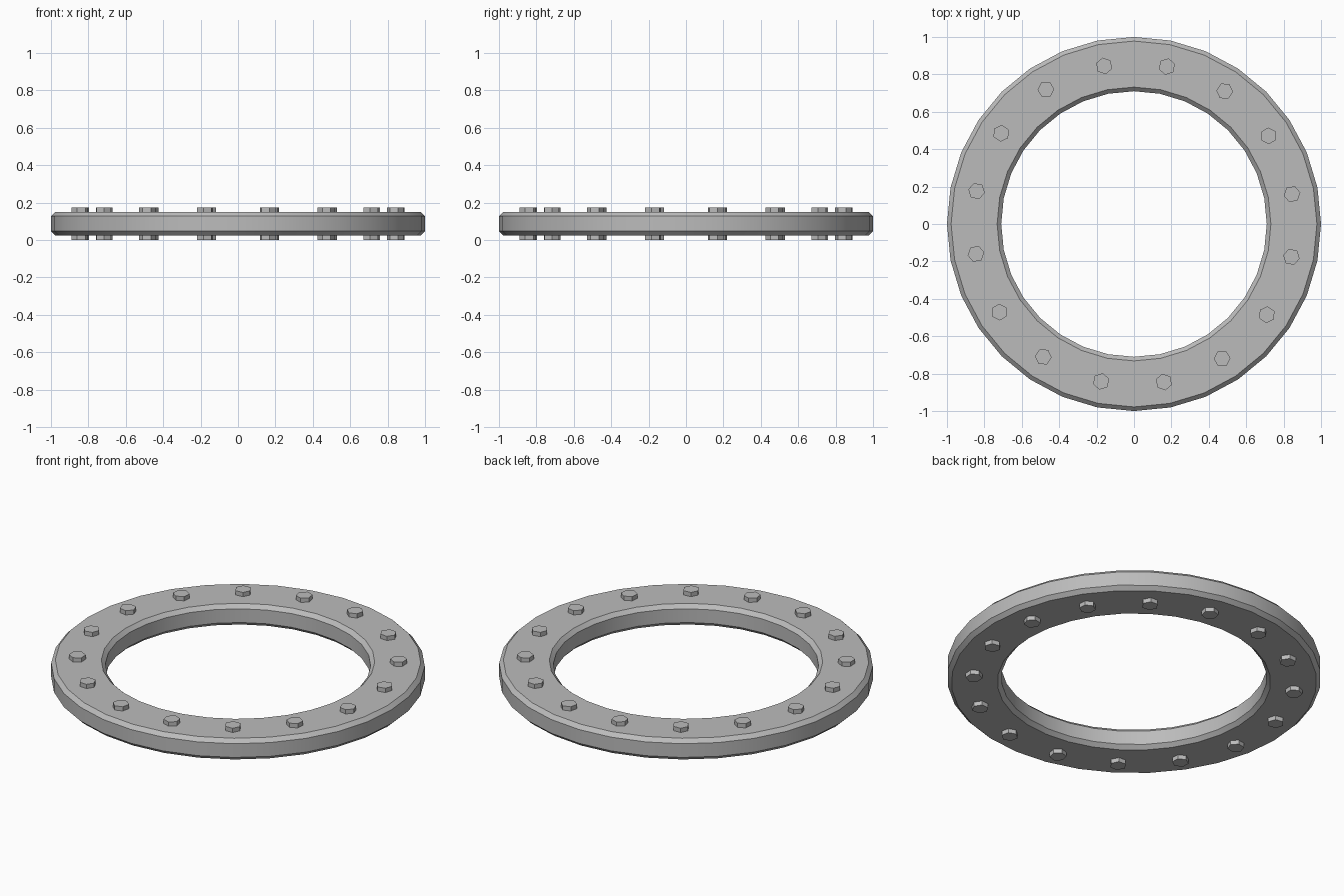
import bpy
import bmesh
from math import cos, sin, pi, radians

SEGMENTS = 32
BOLTS = 16
HEIGHT = 0.175
OUTER, INNER = 1.0, 0.71
RING_LOW, RING_HIGH = 0.025, 0.15
CHAMFER = 0.022
BOLT_CIRCLE, BOLT_RADIUS = 0.86, 0.045
BOLT_START = radians(10.7)

cube = bpy.data.objects.get("Cube")
if cube:
    bpy.data.objects.remove(cube, do_unlink=True)

# Single grey metal
metal = bpy.data.materials.new("grey metal")
metal.use_nodes = True
grey = (0.5, 0.5, 0.5, 1)
metal.diffuse_color = grey
metal.node_tree.nodes["Principled BSDF"].inputs["Base Color"].default_value = grey


def add_object(name, bm):
    bmesh.ops.recalc_face_normals(bm, faces=bm.faces)
    mesh = bpy.data.meshes.new(name)
    bm.to_mesh(mesh)
    bm.free()
    mesh.materials.append(metal)
    obj = bpy.data.objects.new(name, mesh)
    bpy.context.collection.objects.link(obj)
    return obj


# Flange ring: chamfered rectangle swept around the z axis
c = CHAMFER
profile = [
    (INNER + c, RING_LOW), (OUTER - c, RING_LOW),
    (OUTER, RING_LOW + c), (OUTER, RING_HIGH - c),
    (OUTER - c, RING_HIGH), (INNER + c, RING_HIGH),
    (INNER, RING_HIGH - c), (INNER, RING_LOW + c),
]
bm = bmesh.new()
loops = []
for i in range(SEGMENTS):
    a = 2 * pi * i / SEGMENTS
    loops.append([bm.verts.new((r * cos(a), r * sin(a), z)) for r, z in profile])
for i, loop in enumerate(loops):
    following = loops[(i + 1) % SEGMENTS]
    for j in range(len(profile)):
        k = (j + 1) % len(profile)
        bm.faces.new((loop[j], following[j], following[k], loop[k]))
ring = add_object("flange_ring", bm)
bpy.ops.object.select_all(action="DESELECT")
ring.select_set(True)
bpy.context.view_layer.objects.active = ring
bpy.ops.object.shade_smooth_by_angle(angle=radians(30))

# Hexagonal bolts passing through the ring, one corner pointing outward
for i in range(BOLTS):
    a = BOLT_START + 2 * pi * i / BOLTS
    bm = bmesh.new()
    hexagon = [
        bm.verts.new((BOLT_RADIUS * cos(k * pi / 3), BOLT_RADIUS * sin(k * pi / 3), 0))
        for k in range(6)
    ]
    base = bm.faces.new(hexagon)
    top = bmesh.ops.extrude_face_region(bm, geom=[base], use_keep_orig=True)
    top_verts = [g for g in top["geom"] if isinstance(g, bmesh.types.BMVert)]
    bmesh.ops.translate(bm, verts=top_verts, vec=(0, 0, HEIGHT))
    bolt = add_object(f"hex_bolt_{i + 1}", bm)
    bolt.location = (BOLT_CIRCLE * cos(a), BOLT_CIRCLE * sin(a), 0)
    bolt.rotation_euler.z = a
